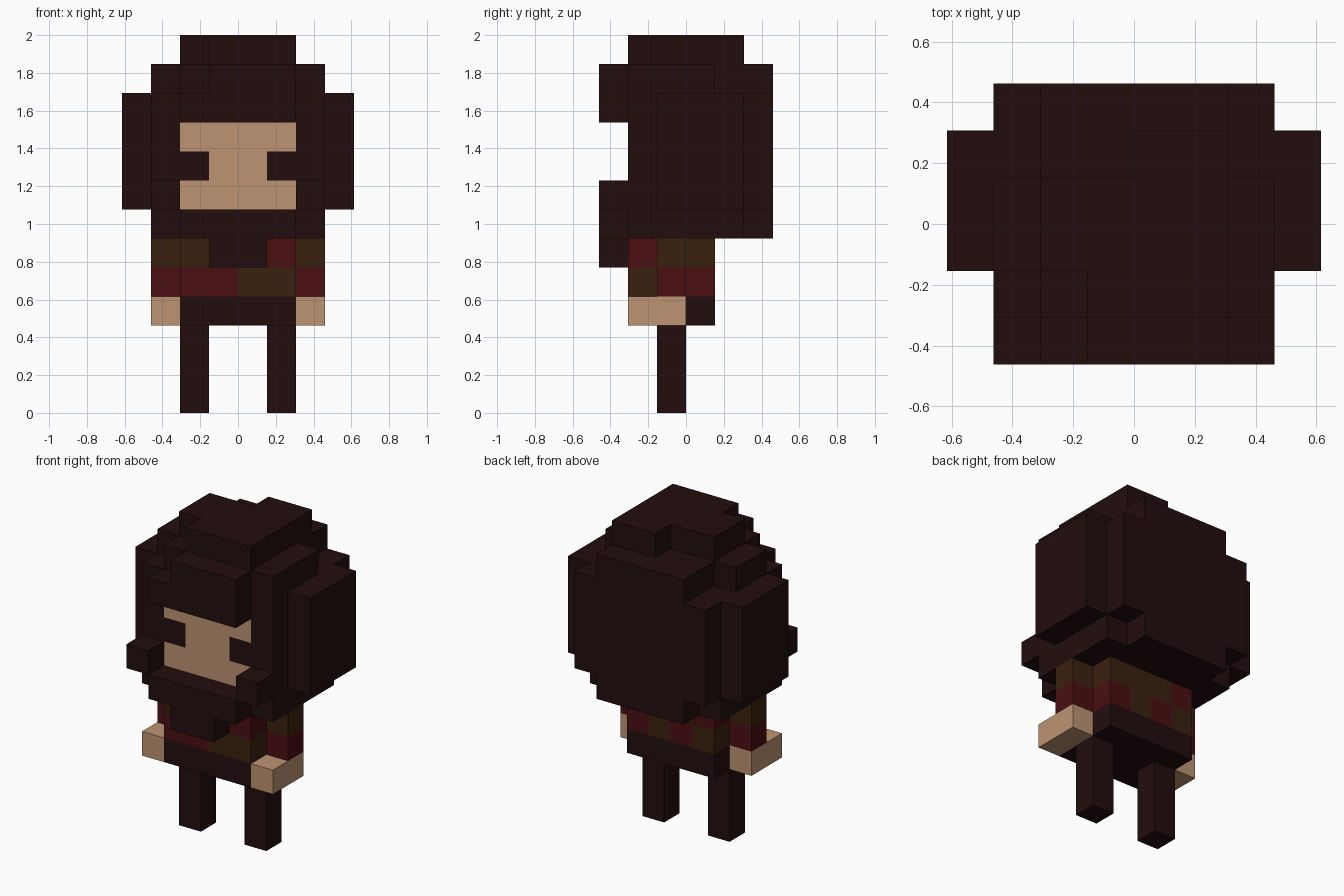
import bpy, bmesh, math
from mathutils import Vector

cube = bpy.data.objects.get("Cube")
if cube:
    bpy.data.objects.remove(cube, do_unlink=True)

U = 2 / 13  # size of one block


def material(name, rgb):
    m = bpy.data.materials.new(name)
    m.use_nodes = True
    m.diffuse_color = (*rgb, 1)
    bsdf = m.node_tree.nodes["Principled BSDF"]
    bsdf.inputs["Base Color"].default_value = (*rgb, 1)
    bsdf.inputs["Roughness"].default_value = 0.9
    return m


DARK, SKIN, RED, BROWN = range(4)
MATS = [
    material("dark brown", (0.016, 0.0042, 0.0042)),
    material("skin", (0.51, 0.296, 0.171)),
    material("dark red", (0.067, 0.0045, 0.0055)),
    material("olive brown", (0.042, 0.015, 0.0045)),
]

owner = {}   # block cell -> part that fills it
colour = {}  # part -> colour index, or rule from cell to colour index


def part(name, col, *boxes):
    """Claim the free cells of boxes given as (x0, x1, y0, y1, z0, z1)."""
    colour[name] = col
    for x0, x1, y0, y1, z0, z1 in boxes:
        for x in range(x0, x1):
            for y in range(y0, y1):
                for z in range(z0, z1):
                    owner.setdefault((x, y, z), name)


def build(name):
    """Skin the exposed sides of a part and merge flat areas of one colour."""
    bm = bmesh.new()
    col = colour[name]
    used = [col] if isinstance(col, int) else [RED, BROWN]
    for cell in [c for c, n in owner.items() if n == name]:
        index = 0 if isinstance(col, int) else used.index(col(*cell))
        for axis in range(3):
            for side in (-1, 1):
                nb = list(cell)
                nb[axis] += side
                if tuple(nb) in owner:
                    continue
                n, a, b = Vector(), Vector(), Vector()
                n[axis] = side / 2
                a[(axis + 1) % 3] = 0.5
                b[(axis + 2) % 3] = 0.5 * side
                mid = Vector(cell) + Vector((0.5, 0.5, 0.5)) + n
                corners = (mid - a - b, mid + a - b, mid + a + b, mid - a + b)
                f = bm.faces.new([bm.verts.new(p * U) for p in corners])
                f.material_index = index
    bmesh.ops.remove_doubles(bm, verts=bm.verts, dist=1e-4)
    bmesh.ops.dissolve_limit(bm, angle_limit=math.radians(1), verts=bm.verts,
                             edges=bm.edges, delimit={'MATERIAL'})
    me = bpy.data.meshes.new(name)
    bm.to_mesh(me)
    bm.free()
    for i in used:
        me.materials.append(MATS[i])
    bpy.context.collection.objects.link(bpy.data.objects.new(name, me))


# Patchwork jumper: front and back rows, from x = -2 to x = 1
FRONT = {4: "RRBB", 5: "BBBR"}
BACK = {4: "BRBR", 5: "RBBB"}


def patchwork(x, y, z):
    rows = FRONT if y < -1 else BACK
    return RED if rows[z][x + 2] == "R" else BROWN


def sleeve(x, y, z):
    return RED if z == 4 else BROWN


# Legs, arms and hands
for side, s in (("right", -1), ("left", 1)):
    def span(a, b):
        return (a, b) if s > 0 else (-b, -a)
    part(side + "_leg", DARK, (*span(1, 2), -1, 0, 0, 3))
    part(side + "_hand", SKIN, (*span(2, 3), -2, 0, 3, 4))
    part(side + "_sleeve", sleeve, (*span(2, 3), -1, 0, 4, 6))
    part(side + "_eye", DARK, (*span(1, 2), -2, -1, 8, 9))
    part(side + "_whisker", DARK, (*span(2, 3), -3, -2, 7, 8))

# Body
part("trousers_waist", DARK, (-2, 2, -2, 1, 3, 4))
part("jumper", patchwork, (-2, 2, -2, 1, 4, 6))

# Face and beard
part("face", SKIN, (-2, 2, -2, -1, 7, 10))
part("beard", DARK, (-1, 1, -3, -2, 5, 6), (-2, 2, -3, -2, 6, 7))

# Hair, from the nape up to the crown
part("hair", DARK,
     (-3, 3, -2, 2, 6, 7), (-2, 2, 2, 3, 6, 7),
     (-3, 3, -2, 3, 7, 11), (-4, 4, -1, 2, 7, 11),
     (-2, 2, -2, 3, 11, 12), (-3, -2, -1, 1, 11, 12), (2, 3, -2, 1, 11, 12),
     (-2, 2, -1, 1, 12, 13), (-1, 2, -2, -1, 12, 13), (0, 2, 1, 2, 12, 13))
part("fringe", DARK, (-2, 2, -3, -2, 10, 11), (-1, 2, -3, -2, 11, 12))

for part_name in colour:
    build(part_name)
